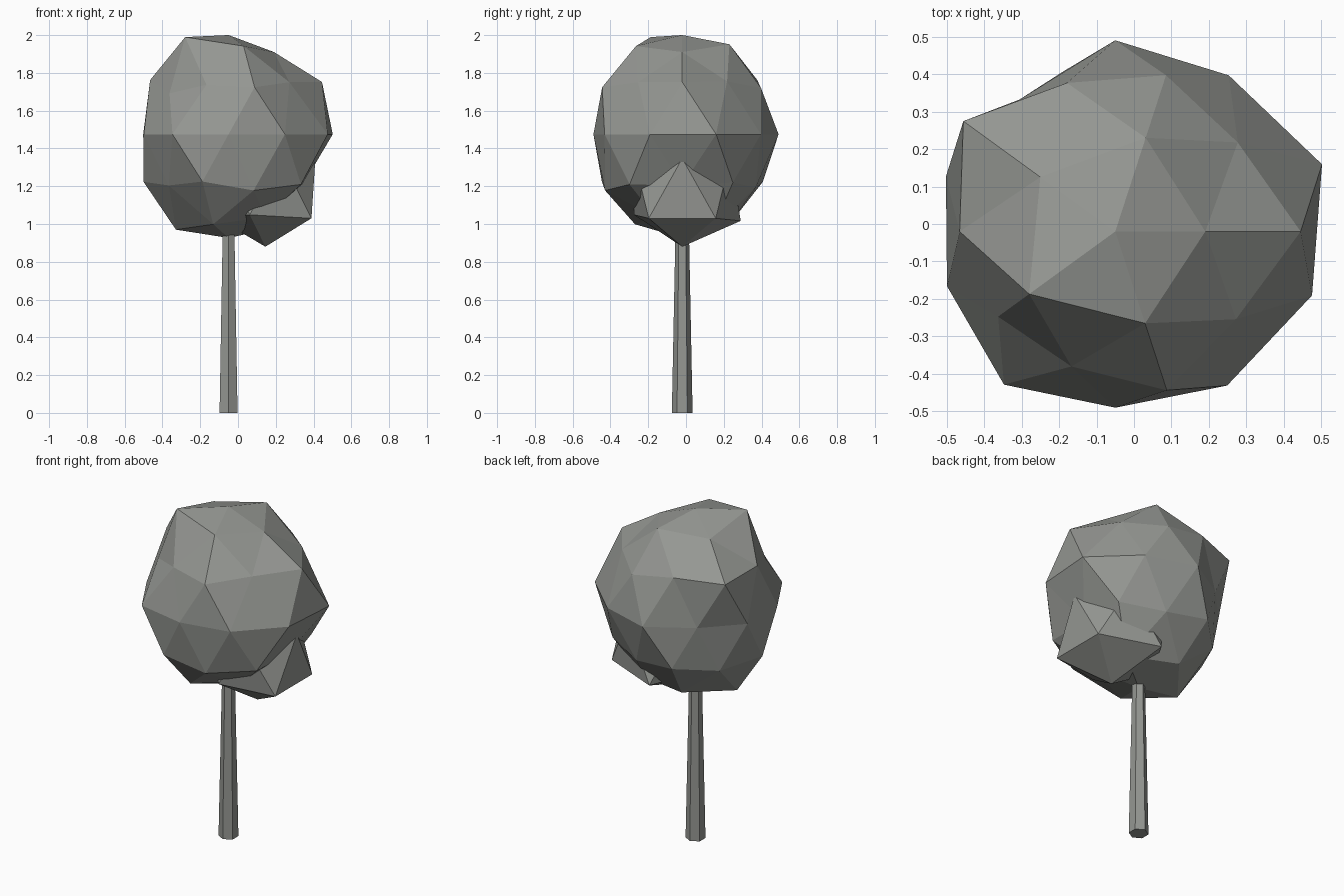
import bpy, bmesh, math

if "Cube" in bpy.data.objects:
    bpy.data.objects.remove(bpy.data.objects["Cube"])

STRETCH = 1.12  # foliage is slightly taller than wide

foliage_grey = bpy.data.materials.new("foliage_grey")
foliage_grey.diffuse_color = (0.30, 0.31, 0.29, 1)
foliage_grey.use_nodes = True
foliage_grey.node_tree.nodes["Principled BSDF"].inputs["Base Color"].default_value = foliage_grey.diffuse_color


def finish(bm, name):
    mesh = bpy.data.meshes.new(name)
    bm.to_mesh(mesh)
    bm.free()
    mesh.materials.append(foliage_grey)
    ob = bpy.data.objects.new(name, mesh)
    bpy.context.collection.objects.link(ob)
    return ob


def lumpy_ball(name, subdivisions, center, rings):
    """Icosphere whose vertices are pushed in or out, ring by ring.
    rings: (unit height, first azimuth, radii counter-clockwise)"""
    bm = bmesh.new()
    bmesh.ops.create_icosphere(bm, subdivisions=subdivisions, radius=1)
    for v in bm.verts:
        d = v.co.normalized()
        _, start, radii = min(rings, key=lambda ring: abs(ring[0] - d.z))
        az = math.degrees(math.atan2(d.y, d.x)) - start
        r = radii[round(az / 360 * len(radii)) % len(radii)]
        v.co = (center[0] + d.x * r, center[1] + d.y * r,
                center[2] + d.z * r * STRETCH)
    return finish(bm, name)


# Main crown
lumpy_ball("crown", 2, (-0.05, -0.02, 1.475), [
    (1.0, 0, [0.469]),
    (0.851, 0, [0.457, 0.50, 0.47, 0.54, 0.49]),
    (0.526, 36, [0.475, 0.49, 0.488, 0.445, 0.468]),
    (0.447, 0, [0.553, 0.49, 0.56, 0.432, 0.498]),
    (0.0, 18, [0.58, 0.515, 0.51, 0.435, 0.475,
               0.472, 0.505, 0.47, 0.508, 0.552]),
    (-0.447, 36, [0.51, 0.502, 0.503, 0.50, 0.53]),
    (-0.526, 0, [0.46, 0.48, 0.48, 0.46, 0.505]),
    (-0.851, 36, [0.525, 0.50, 0.53, 0.50, 0.46]),
    (-1.0, 0, [0.49]),
])

# Small clump tucked under the crown
lumpy_ball("lower_clump", 1, (0.145, -0.02, 1.199), [
    (1.0, 0, [0.30]),
    (0.447, 0, [0.296, 0.30, 0.30, 0.30, 0.30]),
    (-0.447, 36, [0.337, 0.364, 0.31, 0.30, 0.337]),
    (-1.0, 0, [0.285]),
])

# Tapered six-sided trunk
bm = bmesh.new()
bmesh.ops.create_cone(bm, cap_ends=True, segments=6,
                      radius1=0.055, radius2=0.035, depth=1.0)
for v in bm.verts:
    v.co += type(v.co)((-0.05, -0.02, 0.5))
finish(bm, "trunk")
